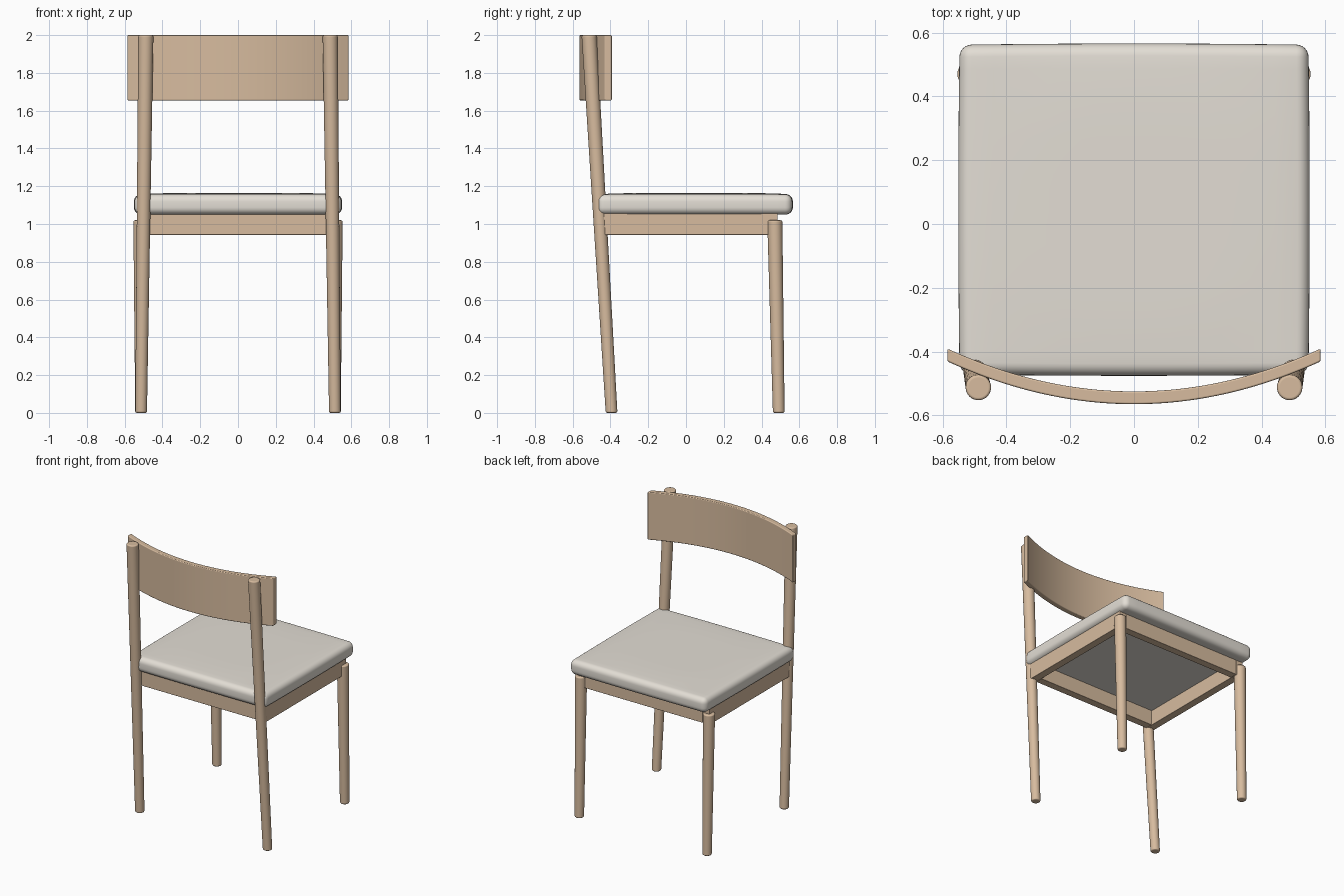
import bpy
import bmesh
from mathutils import Vector

cube = bpy.data.objects.get("Cube")
if cube:
    bpy.data.objects.remove(cube, do_unlink=True)


def make_material(name, rgb):
    mat = bpy.data.materials.new(name)
    mat.use_nodes = True
    colour = (*rgb, 1.0)
    mat.diffuse_color = colour
    mat.node_tree.nodes["Principled BSDF"].inputs["Base Color"].default_value = colour
    return mat


wood = make_material("light wood", (0.68, 0.50, 0.345))
fabric = make_material("pale grey fabric", (0.77, 0.73, 0.665))


def finish(name, bm, mat, bevel=0.0, segments=2):
    """Turn a bmesh into a named, smooth shaded object."""
    bmesh.ops.recalc_face_normals(bm, faces=bm.faces)
    for face in bm.faces:
        face.smooth = True
    mesh = bpy.data.meshes.new(name)
    bm.to_mesh(mesh)
    bm.free()
    mesh.materials.append(mat)
    obj = bpy.data.objects.new(name, mesh)
    bpy.context.collection.objects.link(obj)
    if bevel:
        mod = obj.modifiers.new("Soft edges", "BEVEL")
        mod.width = bevel
        mod.segments = segments
        mod.limit_method = "ANGLE"
        mod.angle_limit = 0.7
        mod.harden_normals = True


def box_mesh(low, high):
    bm = bmesh.new()
    bmesh.ops.create_cube(bm, size=1)
    low, high = Vector(low), Vector(high)
    for v in bm.verts:
        v.co = (low + high) / 2 + v.co * (high - low)
    return bm


def leg(name, foot, top, foot_radius, top_radius):
    """Tapered leaning round leg with level ends."""
    bm = bmesh.new()
    bmesh.ops.create_cone(bm, cap_ends=True, segments=32, radius1=foot_radius,
                          radius2=top_radius, depth=1)
    foot, top = Vector(foot), Vector(top)
    for v in bm.verts:
        centre = foot.lerp(top, v.co.z + 0.5)
        v.co = (centre.x + v.co.x, centre.y + v.co.y, centre.z)
    finish(name, bm, wood, 0.009, 3)


# Legs
for side, sign in (("left", 1), ("right", -1)):
    leg(f"back_leg_{side}", (sign * 0.513, -0.394, 0), (sign * 0.488, -0.513, 2),
        0.031, 0.04)
    leg(f"front_leg_{side}", (sign * 0.513, 0.491, 0), (sign * 0.514, 0.47, 1.02),
        0.031, 0.04)

# Seat rails
X, BACK, FRONT, T = 0.528, -0.437, 0.485, 0.055
LOW, HIGH = 0.942, 1.058
for side, sign in (("left", 1), ("right", -1)):
    xs = sorted((sign * X, sign * (X - T)))
    finish(f"side_rail_{side}", box_mesh((xs[0], BACK, LOW), (xs[1], FRONT, HIGH)),
           wood, 0.003)
for name, y in (("back_rail", BACK), ("front_rail", FRONT - T)):
    finish(name, box_mesh((T - X, y, LOW), (X - T, y + T, HIGH)), wood, 0.003)

# Cushion: rounded box with a slight crown and bulging sides
HX, HY = 0.547, 0.517
bm = box_mesh((-HX, -HY, 1.05), (HX, HY, 1.157))
bmesh.ops.bevel(bm, geom=bm.edges[:], offset=0.038, segments=6, profile=0.5,
                affect="EDGES")
for axis in (Vector((1, 0, 0)), Vector((0, 1, 0))):
    for i in range(-4, 5):
        bmesh.ops.bisect_plane(bm, geom=bm.verts[:] + bm.edges[:] + bm.faces[:],
                               plane_co=axis * i * 0.11, plane_no=axis)
for v in bm.verts:
    fx = max(0, 1 - (v.co.x / HX) ** 2)
    fy = max(0, 1 - (v.co.y / HY) ** 2)
    if v.co.z > 1.1:
        v.co.z += 0.007 * min(1, 2 * fx * fy)
    v.co.x += 0.004 * fy * v.co.x / HX
    v.co.y += 0.004 * fx * v.co.y / HY + 0.045
finish("seat_cushion", bm, fabric)

# Curved backrest
bm = bmesh.new()
STEPS, HALF = 40, 0.585
xs = [HALF * (2 * i / STEPS - 1) for i in range(STEPS + 1)]
curve = [(x, -0.565 + 0.134 * (x / HALF) ** 2) for x in xs]
outline = curve + [(x, y + 0.04) for x, y in reversed(curve)]
face = bm.faces.new([bm.verts.new((x, y, 1.654)) for x, y in outline])
extruded = bmesh.ops.extrude_face_region(bm, geom=[face])["geom"]
for v in extruded:
    if isinstance(v, bmesh.types.BMVert):
        v.co.z = 2.0
finish("backrest", bm, wood, 0.006, 3)
